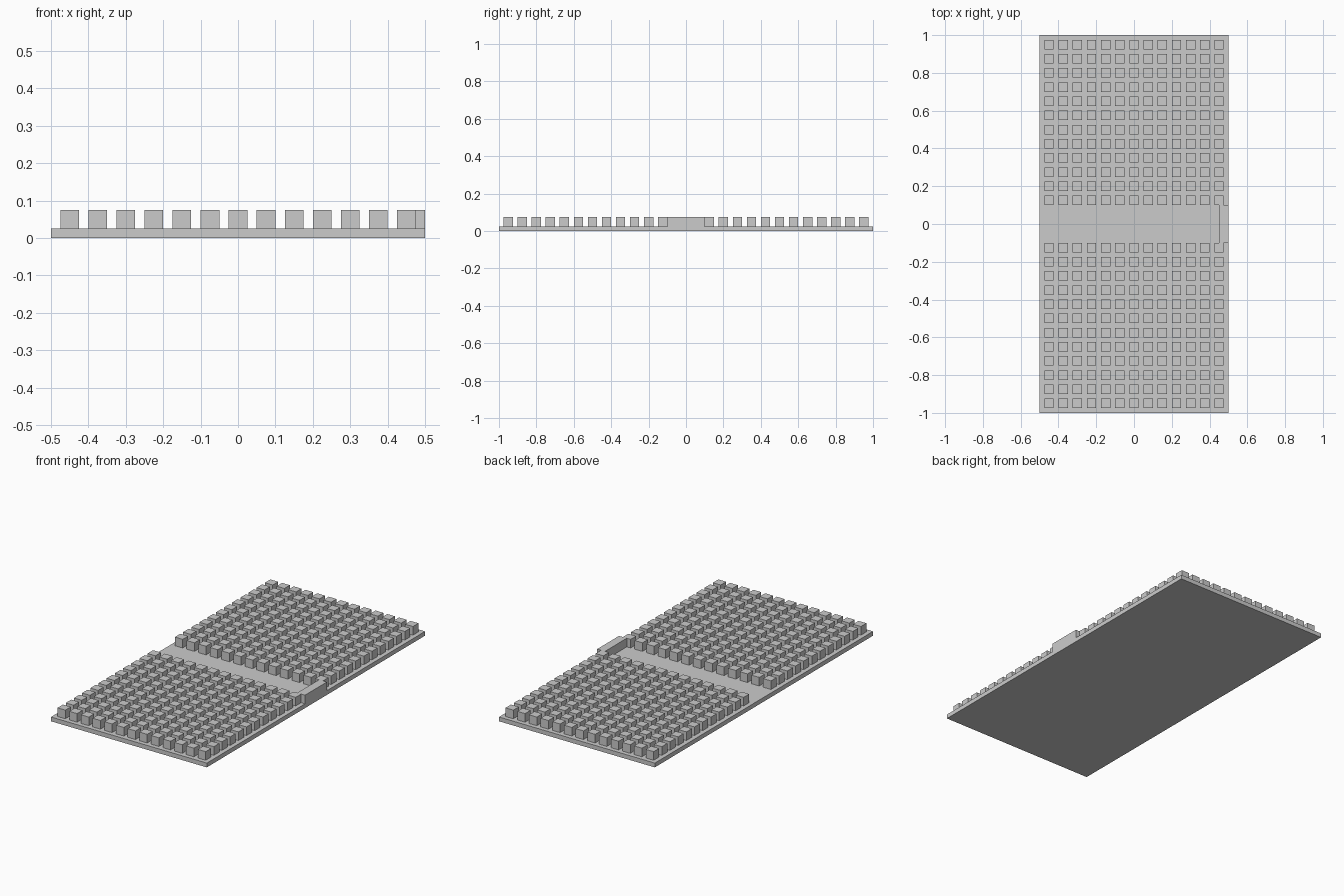
import bpy
import bmesh
from mathutils import Matrix, Vector

default_cube = bpy.data.objects.get("Cube")
if default_cube:
    bpy.data.objects.remove(default_cube, do_unlink=True)

PLATE_TOP = 0.025
BLOCK_TOP = 0.075
PITCH = 0.075
COLUMNS, ROWS = 13, 12

grey = bpy.data.materials.new("light_grey")
grey.use_nodes = True
colour = (0.6, 0.6, 0.6, 1)
grey.diffuse_color = colour
grey.node_tree.nodes["Principled BSDF"].inputs["Base Color"].default_value = colour


def add_box(name, low, high):
    """Axis-aligned box between two corners, with its origin at the world centre."""
    low, high = Vector(low), Vector(high)
    bm = bmesh.new()
    placement = Matrix.Translation((low + high) / 2) @ Matrix.Diagonal((*(high - low), 1))
    bmesh.ops.create_cube(bm, size=1, matrix=placement)
    mesh = bpy.data.meshes.new(name)
    bm.to_mesh(mesh)
    bm.free()
    mesh.materials.append(grey)
    obj = bpy.data.objects.new(name, mesh)
    bpy.context.collection.objects.link(obj)
    return obj


def add_array(obj, name, count, offset):
    array = obj.modifiers.new(name, "ARRAY")
    array.count = count
    array.use_relative_offset = False
    array.use_constant_offset = True
    array.constant_offset_displace = offset


# Flat base plate
add_box("base_plate", (-0.5, -1, 0), (0.5, 1, PLATE_TOP))

# Raised wall closing one end of the central aisle
add_box("aisle_end_wall", (0.45, -0.1, PLATE_TOP), (0.5, 0.1, BLOCK_TOP))

# Grid of small cubes, mirrored to the other side of the aisle
cubes = add_box("cube_grid", (-0.475, -0.975, PLATE_TOP), (-0.425, -0.925, BLOCK_TOP))
add_array(cubes, "columns", COLUMNS, (PITCH, 0, 0))
add_array(cubes, "rows", ROWS, (0, PITCH, 0))
mirror = cubes.modifiers.new("both_sides", "MIRROR")
mirror.use_axis = (False, True, False)
mirror.use_mirror_merge = False
